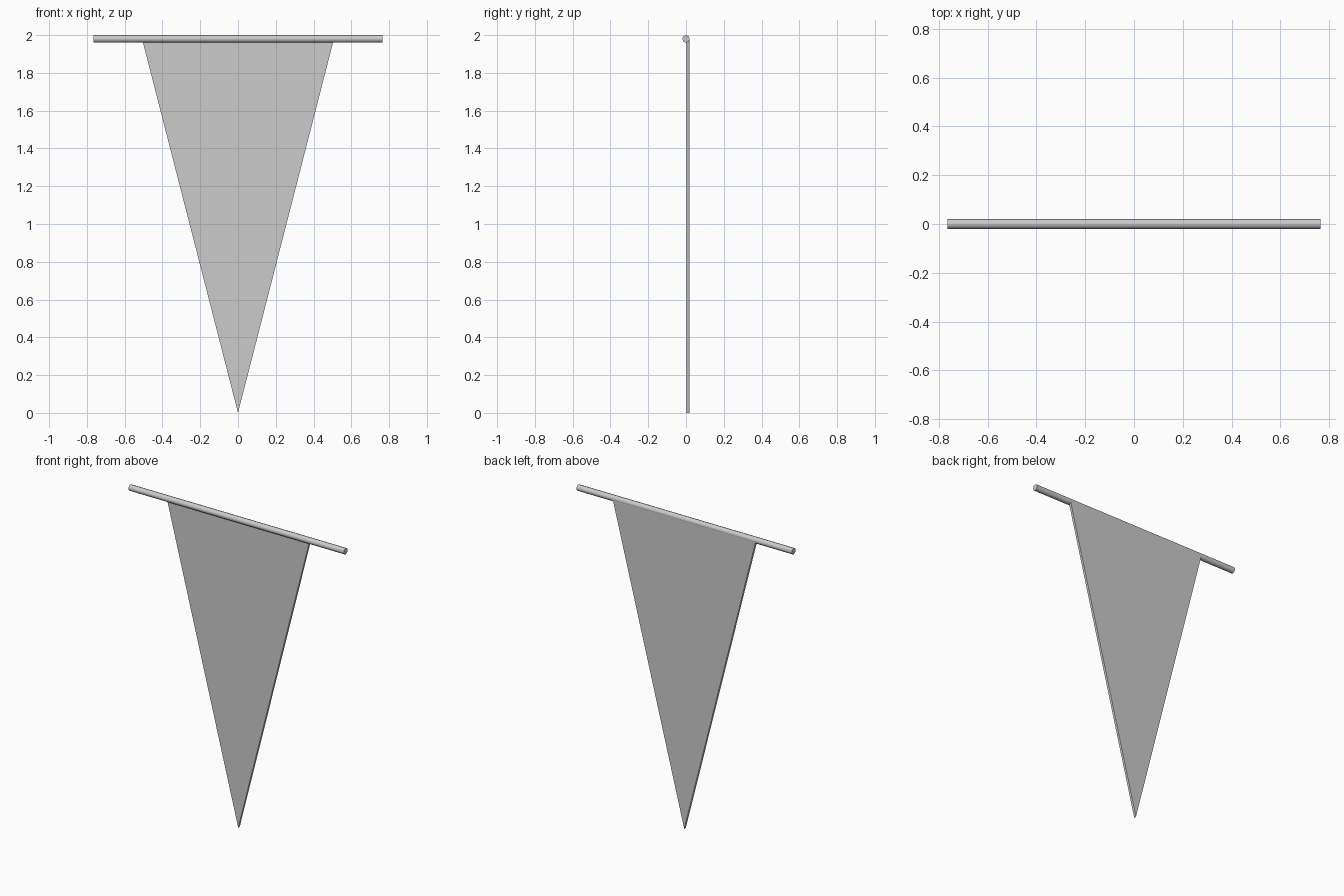
import bpy, bmesh
from math import pi

if "Cube" in bpy.data.objects:
    bpy.data.objects.remove(bpy.data.objects["Cube"])

# Horizontal hanging rod, octagonal and smooth shaded
bpy.ops.mesh.primitive_cylinder_add(vertices=8, radius=0.02, depth=1.53,
                                    location=(0, 0, 1.98), rotation=(0, pi / 2, 0))
rod = bpy.context.object
rod.name = "hanging_rod"
bpy.ops.object.shade_smooth_by_angle(angle=pi / 3)

# Triangular pennant, a thin slab hung from the rear half of the rod
front_y, back_y = 0.002, 0.018
bm = bmesh.new()
outline = [(-0.508, 1.98), (0, 0), (0.508, 1.98)]
face = bm.faces.new([bm.verts.new((x, front_y, z)) for x, z in outline])
extruded = bmesh.ops.extrude_face_region(bm, geom=[face])["geom"]
bmesh.ops.translate(bm, vec=(0, back_y - front_y, 0),
                    verts=[g for g in extruded if isinstance(g, bmesh.types.BMVert)])
if not any(abs(f.normal.y) > 0.9 and f.calc_center_median().y < front_y + 1e-4 for f in bm.faces):
    bm.faces.new([v for v in bm.verts if v.co.y < front_y + 1e-4])
bmesh.ops.recalc_face_normals(bm, faces=bm.faces)
mesh = bpy.data.meshes.new("pennant")
bm.to_mesh(mesh)
bm.free()
pennant = bpy.data.objects.new("pennant", mesh)
bpy.context.collection.objects.link(pennant)
